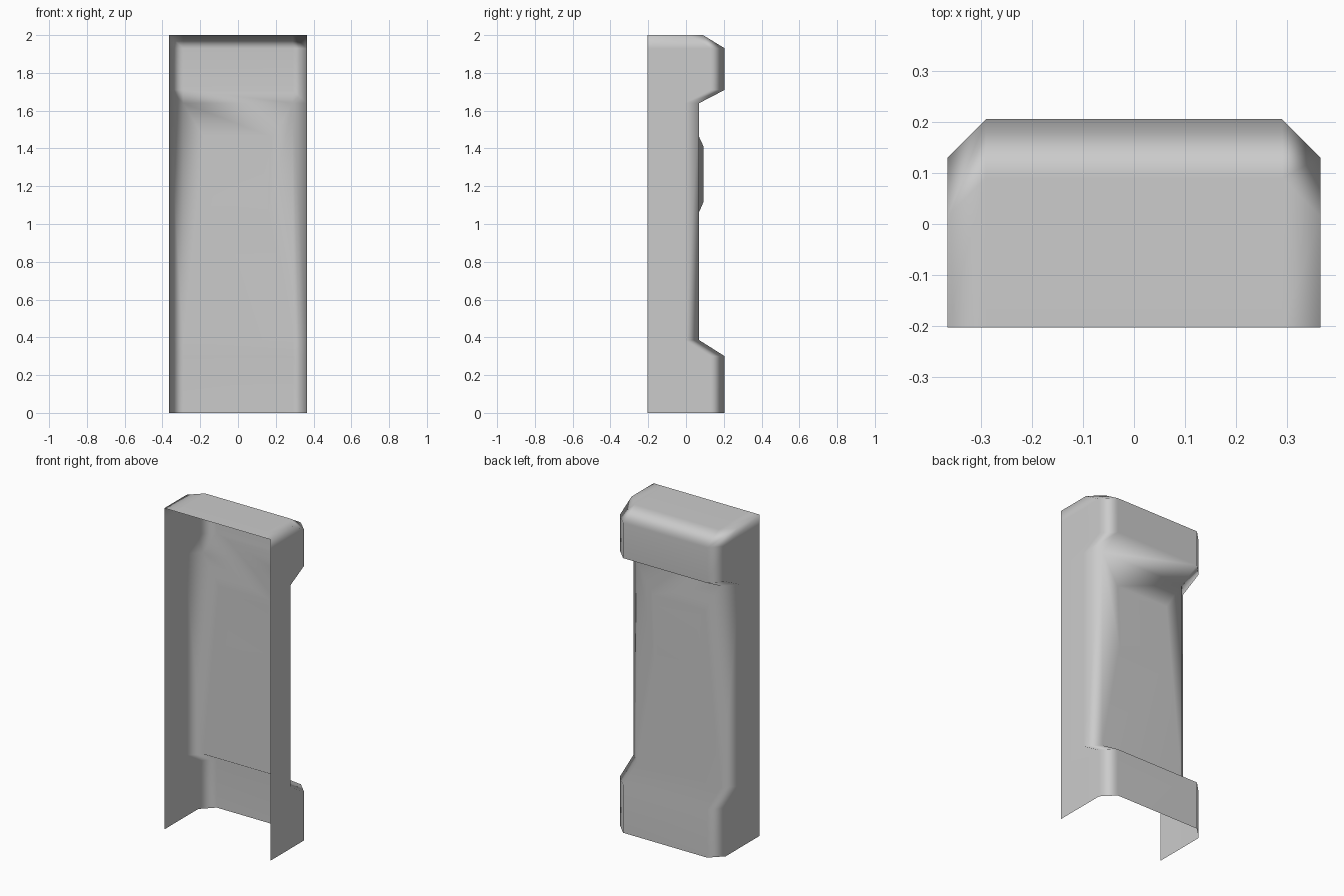
import bpy
import bmesh

# Remove the default cube
cube = bpy.data.objects.get("Cube")
if cube:
    bpy.data.objects.remove(cube, do_unlink=True)

HALF, FRONT, CUT = 0.365, -0.203, 0.075

# Shell colour
grey = bpy.data.materials.new("light grey")
grey.use_nodes = True
colour = (0.6, 0.6, 0.6, 1)
grey.diffuse_color = colour
grey.node_tree.nodes["Principled BSDF"].inputs["Base Color"].default_value = colour

bm = bmesh.new()

# Side profile: height and depth of the back wall, ending along the top
profile = [(0, 0.205), (0.3, 0.205), (0.385, 0.07), (1.64, 0.07),
           (1.71, 0.205), (1.93, 0.205), (2, 0.09), (2, FRONT)]


def section(z, back):
    """One row of the open shell, with chamfered back corners."""
    shoulder = max(back - CUT, FRONT)
    half = [(HALF, FRONT), (HALF, shoulder), (HALF - CUT, back)]
    points = half + [(-x, y) for x, y in reversed(half)]
    return [bm.verts.new((x, y, z)) for x, y in points]


# Shell walls
rows = [section(z, back) for z, back in profile]
for r, (low, high) in enumerate(zip(rows, rows[1:])):
    for c in range(5):
        if (r, c) != (2, 2):
            bm.faces.new((low[c], low[c + 1], high[c + 1], high[c]))


def ring(bottom, top, z_low, z_high, y):
    """Four corners of a tapered rectangle on the back wall."""
    corners = [(bottom, z_low), (-bottom, z_low), (-top, z_high), (top, z_high)]
    return [bm.verts.new((x, y, z)) for x, z in corners]


# Recessed back wall with a raised tapered pad
wall = [rows[2][2], rows[2][3], rows[3][3], rows[3][2]]
base = ring(0.165, 0.18, 1.065, 1.46, 0.07)
pad = ring(0.13, 0.147, 1.115, 1.412, 0.092)
for outer, inner in ((wall, base), (base, pad)):
    for i in range(4):
        j = (i + 1) % 4
        bm.faces.new((outer[i], outer[j], inner[j], inner[i]))
bm.faces.new(pad)

bmesh.ops.remove_doubles(bm, verts=bm.verts, dist=0.0001)
for face in bm.faces:
    face.smooth = True

mesh = bpy.data.meshes.new("cover_shell")
bm.to_mesh(mesh)
bm.free()
mesh.materials.append(grey)
shell = bpy.data.objects.new("cover_shell", mesh)
bpy.context.collection.objects.link(shell)

# Soft shading that keeps the large panels flat
soft = shell.modifiers.new("soft_panels", 'WEIGHTED_NORMAL')
soft.mode = 'FACE_AREA'
soft.weight = 80
